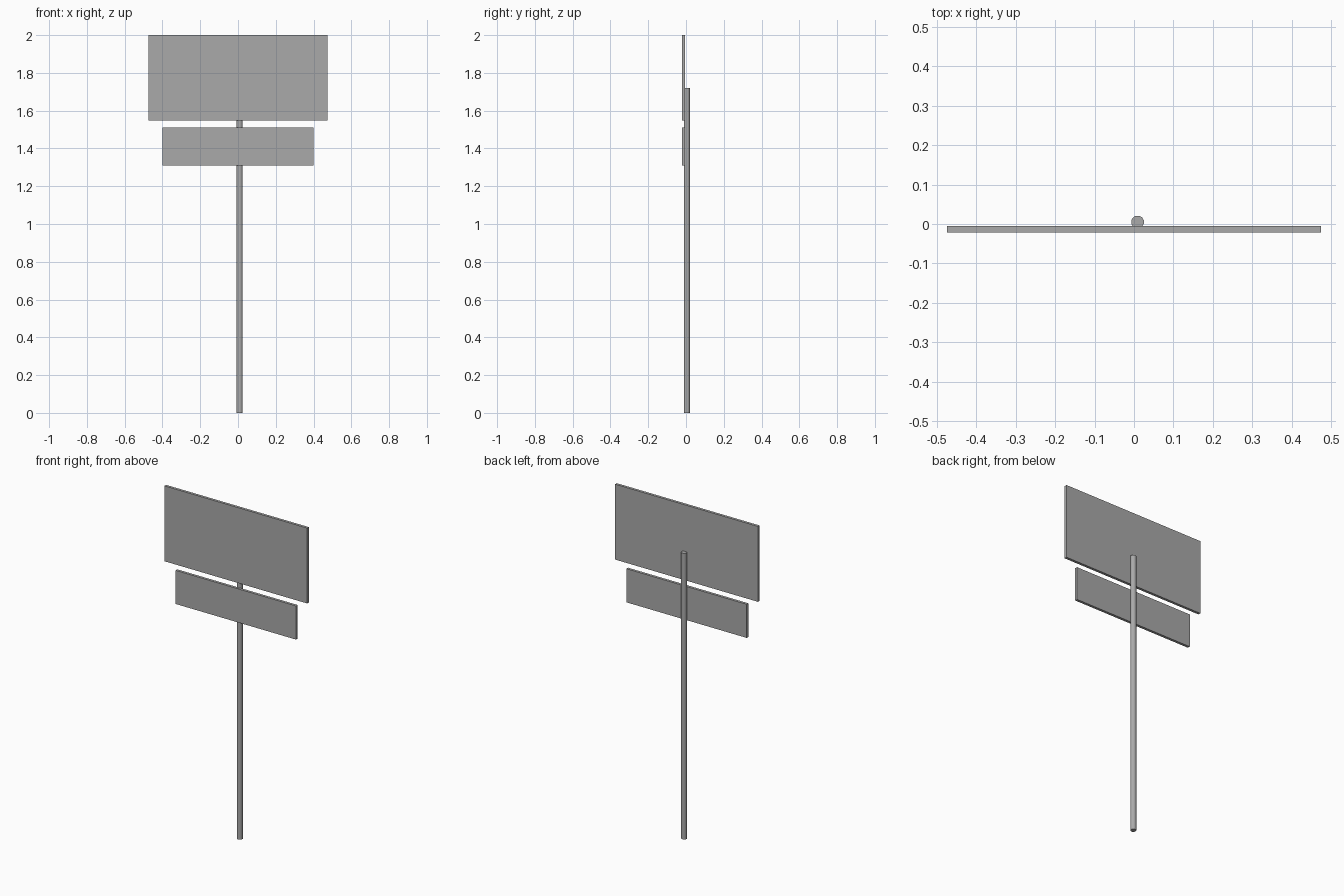
import bpy
import math

default = bpy.data.objects.get("Cube")
if default:
    bpy.data.objects.remove(default, do_unlink=True)

# One plain grey for the whole sign
GREY = (0.4, 0.4, 0.4, 1.0)
grey = bpy.data.materials.new("plain grey")
grey.use_nodes = True
grey.diffuse_color = GREY
grey.node_tree.nodes["Principled BSDF"].inputs["Base Color"].default_value = GREY

PANEL_Y = -0.013
PANEL_DEPTH = 0.016


def panel(name, width, bottom, top):
    """Thin flat board standing between two heights."""
    bpy.ops.mesh.primitive_cube_add(size=1, location=(0, PANEL_Y, (bottom + top) / 2))
    board = bpy.context.object
    board.name = name
    board.scale = (width, PANEL_DEPTH, top - bottom)
    bpy.ops.object.transform_apply(location=False, rotation=False, scale=True)
    board.data.materials.append(grey)


# Boards
panel("main_sign_board", 0.95, 1.547, 2.0)
panel("lower_sign_board", 0.80, 1.31, 1.512)

# Post behind the boards, slightly off centre
POST_HEIGHT = 1.72
bpy.ops.mesh.primitive_cylinder_add(vertices=12, radius=0.0165, depth=POST_HEIGHT,
                                    location=(0.009, 0.005, POST_HEIGHT / 2),
                                    rotation=(0, 0, math.radians(15)))
post = bpy.context.object
post.name = "post"
post.data.materials.append(grey)
bpy.ops.object.shade_smooth_by_angle(angle=math.radians(40))
